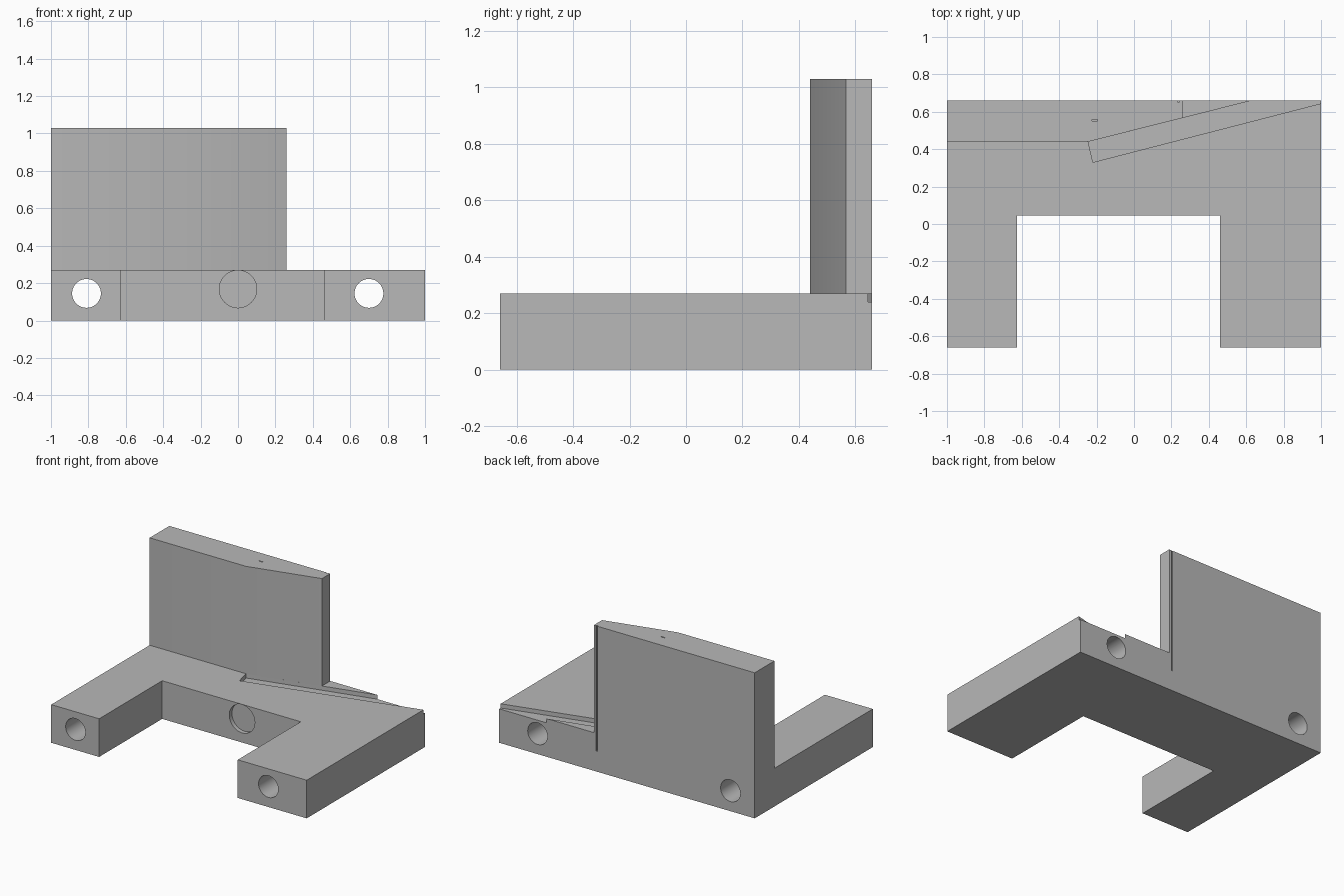
import bpy
import bmesh
import math
from mathutils import Matrix

default = bpy.data.objects.get("Cube")
if default:
    bpy.data.objects.remove(default, do_unlink=True)

grey = bpy.data.materials.new("plain grey")
grey.use_nodes = True
GREY = (0.48, 0.48, 0.48, 1)
grey.diffuse_color = GREY
grey.node_tree.nodes["Principled BSDF"].inputs["Base Color"].default_value = GREY


def make_object(name, bm):
    bmesh.ops.recalc_face_normals(bm, faces=bm.faces)
    mesh = bpy.data.meshes.new(name)
    bm.to_mesh(mesh)
    bm.free()
    mesh.materials.append(grey)
    obj = bpy.data.objects.new(name, mesh)
    bpy.context.collection.objects.link(obj)
    return obj


def prism(name, outline, bottom, top):
    """Extrude a plan outline upward."""
    bm = bmesh.new()
    face = bm.faces.new([bm.verts.new((x, y, bottom)) for x, y in outline])
    ext = bmesh.ops.extrude_face_region(bm, geom=[face])
    verts = [v for v in ext["geom"] if isinstance(v, bmesh.types.BMVert)]
    bmesh.ops.translate(bm, verts=verts, vec=(0, 0, top - bottom))
    return make_object(name, bm)


def box(name, x0, x1, y0, y1, z0, z1):
    return prism(name, [(x0, y0), (x1, y0), (x1, y1), (x0, y1)], z0, z1)


def rod(name, x, z, radius, y0, y1):
    """Cylinder running front to back."""
    bm = bmesh.new()
    place = Matrix.Translation((x, (y0 + y1) / 2, z)) @ Matrix.Rotation(math.pi / 2, 4, "X")
    bmesh.ops.create_cone(bm, cap_ends=True, segments=64, radius1=radius,
                          radius2=radius, depth=y1 - y0, matrix=place)
    return make_object(name, bm)


def cut(target, cutters):
    bpy.context.view_layer.objects.active = target
    for cutter in cutters:
        mod = target.modifiers.new("cut", "BOOLEAN")
        mod.operation = "DIFFERENCE"
        mod.solver = "EXACT"
        mod.object = cutter
        bpy.ops.object.modifier_apply(modifier=mod.name)
    for cutter in cutters:
        bpy.data.objects.remove(cutter, do_unlink=True)


BACK, DECK, TOP = 0.66, 0.27, 1.03

# U-shaped base with two legs
base = prism("base", [(-1, -BACK), (-0.625, -BACK), (-0.625, 0.045), (0.46, 0.045),
                      (0.46, -BACK), (1, -BACK), (1, BACK), (-1, BACK)], 0, DECK)

# Angled slot, through holes, shallow round recess and rear slit
cut(base, [
    prism("slot_cutter", [(-0.245, 0.44), (-0.22, 0.33), (1.06, 0.66), (1.06, 0.75),
                          (0.987, 0.75), (0.63, BACK)], DECK - 0.03, DECK + 0.1),
    rod("left_hole_cutter", 0.70, 0.145, 0.077, -1, 1),
    rod("right_hole_cutter", -0.81, 0.145, 0.077, -1, 1),
    rod("recess_cutter", 0, 0.168, 0.1, -0.05, 0.075),
    box("slit_cutter", 0.232, 0.242, BACK - 0.008, 0.7, 0.145, 0.3),
])

# Upright back wall whose front bends rearward
wall = prism("back_wall", [(-1, 0.44), (-0.245, 0.44), (0.26, 0.567),
                           (0.26, BACK), (-1, BACK)], DECK, TOP)
cut(wall, [
    box("wall_slit_cutter", 0.232, 0.242, BACK - 0.008, 0.7, 0.2, 1.1),
    box("top_mark_cutter", -0.225, -0.195, 0.552, 0.559, TOP - 0.01, 1.1),
])

# Smooth holes, crisp edges
for obj in bpy.context.view_layer.objects:
    obj.select_set(obj in (base, wall))
bpy.context.view_layer.objects.active = base
bpy.ops.object.shade_smooth_by_angle(angle=math.radians(30))
